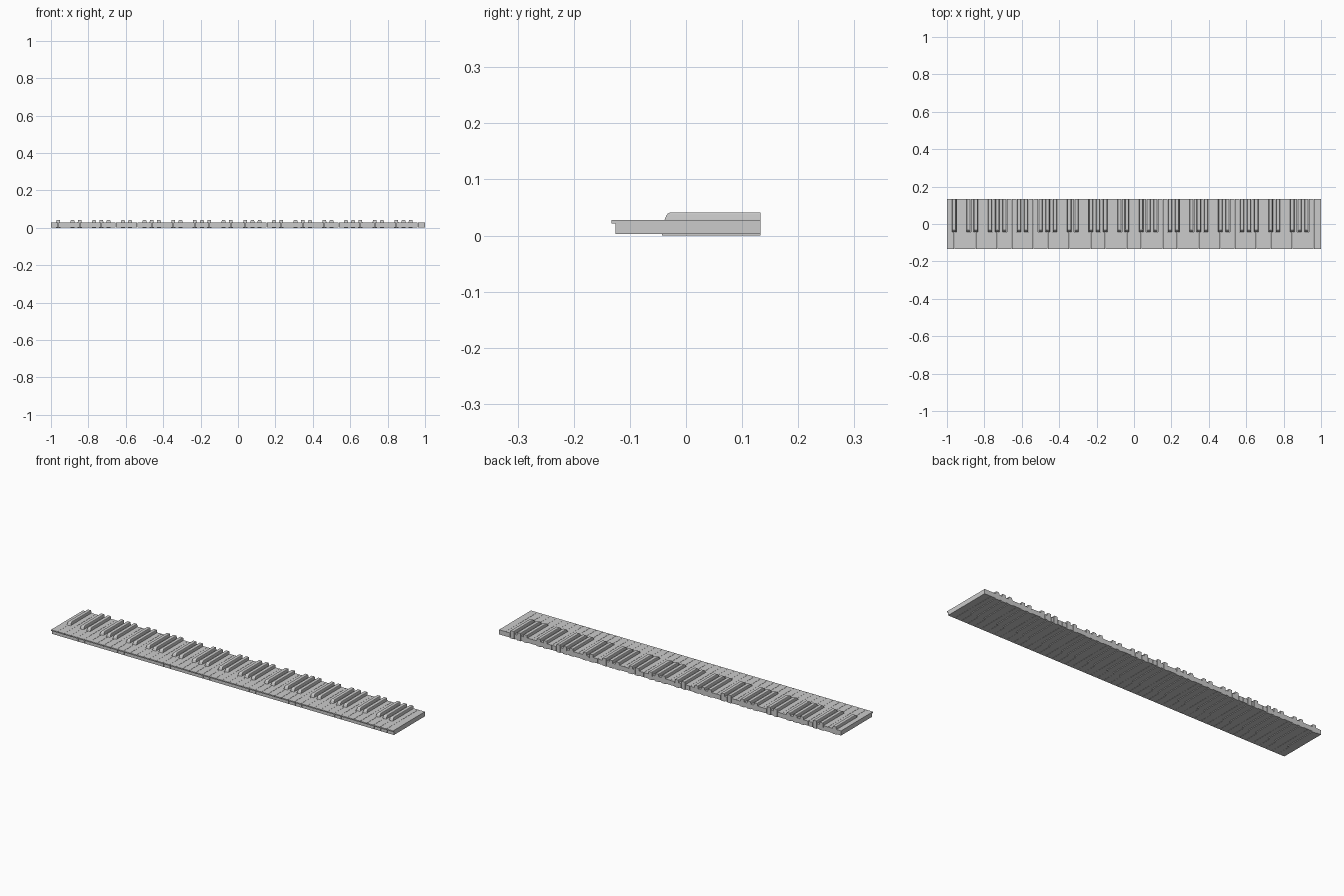
import bpy

if "Cube" in bpy.data.objects:
    bpy.data.objects.remove(bpy.data.objects["Cube"])

PITCH = 2 / 52          # white key spacing
BACK, FRONT, BODY_FRONT = 0.133, -0.133, -0.126
NOTCH_Y, NOTCH = -0.044, 0.0120   # cut-outs around the black keys
GAP = 0.0005


def make(name, verts, faces):
    me = bpy.data.meshes.new(name)
    me.from_pydata(verts, [], faces)
    me.update()
    ob = bpy.data.objects.new(name, me)
    bpy.context.collection.objects.link(ob)
    return ob


def loft(rings, skip=()):
    """Closed solid through stacked rings (counter-clockwise from above)."""
    n = len(rings[0])
    verts = [v for r in rings for v in r]
    faces = [tuple(reversed(range(n)))]
    for k in range(len(rings) - 1):
        for i in range(n):
            if (k, i) not in skip:
                j = (i + 1) % n
                faces.append((k*n + i, k*n + j, (k+1)*n + j, (k+1)*n + i))
    top = (len(rings) - 1) * n
    faces.append(tuple(range(top, top + n)))
    return verts, faces


def has_black(i):
    # White keys run A B C D E F G; a black key follows all but B and E
    return 0 <= i < 51 and i % 7 not in (1, 4)


def white_key(i):
    left, right = -1 + i * PITCH, -1 + (i + 1) * PITCH
    x0 = left + (GAP if i else 0)
    x1 = right - (GAP if i < 51 else 0)
    outline = [(x0, BODY_FRONT), (x1, BODY_FRONT)]
    if has_black(i):
        outline += [(x1, NOTCH_Y), (right - NOTCH, NOTCH_Y), (right - NOTCH, BACK)]
    else:
        outline += [(x1, BACK)]
    if has_black(i - 1):
        outline += [(left + NOTCH, BACK), (left + NOTCH, NOTCH_Y), (x0, NOTCH_Y)]
    else:
        outline += [(x0, BACK)]
    rings = [[(x, y, z) for x, y in outline] for z in (0.003, 0.021, 0.0275)]
    verts, faces = loft(rings, skip={(1, 0)})
    # Overhanging front lip
    n, b = len(outline), len(verts)
    verts += [(x0, FRONT, 0.0215), (x1, FRONT, 0.0215),
              (x1, FRONT, 0.0275), (x0, FRONT, 0.0275)]
    p, q, r, s = n, n + 1, 2 * n + 1, 2 * n
    faces += [(b, b+1, b+2, b+3), (p, q, b+1, b), (q, r, b+2, b+1),
              (r, s, b+3, b+2), (s, p, b, b+3)]
    make(f"white_key_{i + 1}", verts, faces)


def black_key(i):
    x = -1 + (i + 1) * PITCH
    # (front y, z, half width): sloped, rounded nose and slightly tapered sides
    sections = [(-0.043, 0.0, 0.0112), (-0.0425, 0.018, 0.0112),
                (-0.038, 0.0285, 0.0108), (-0.035, 0.036, 0.0100),
                (-0.032, 0.0395, 0.0095), (-0.028, 0.041, 0.0083)]
    rings = [[(x - w, y, z), (x + w, y, z), (x + w, BACK, z), (x - w, BACK, z)]
             for y, z, w in sections]
    make(f"black_key_{i + 1}", *loft(rings))


for i in range(52):
    white_key(i)
    if has_black(i):
        black_key(i)
